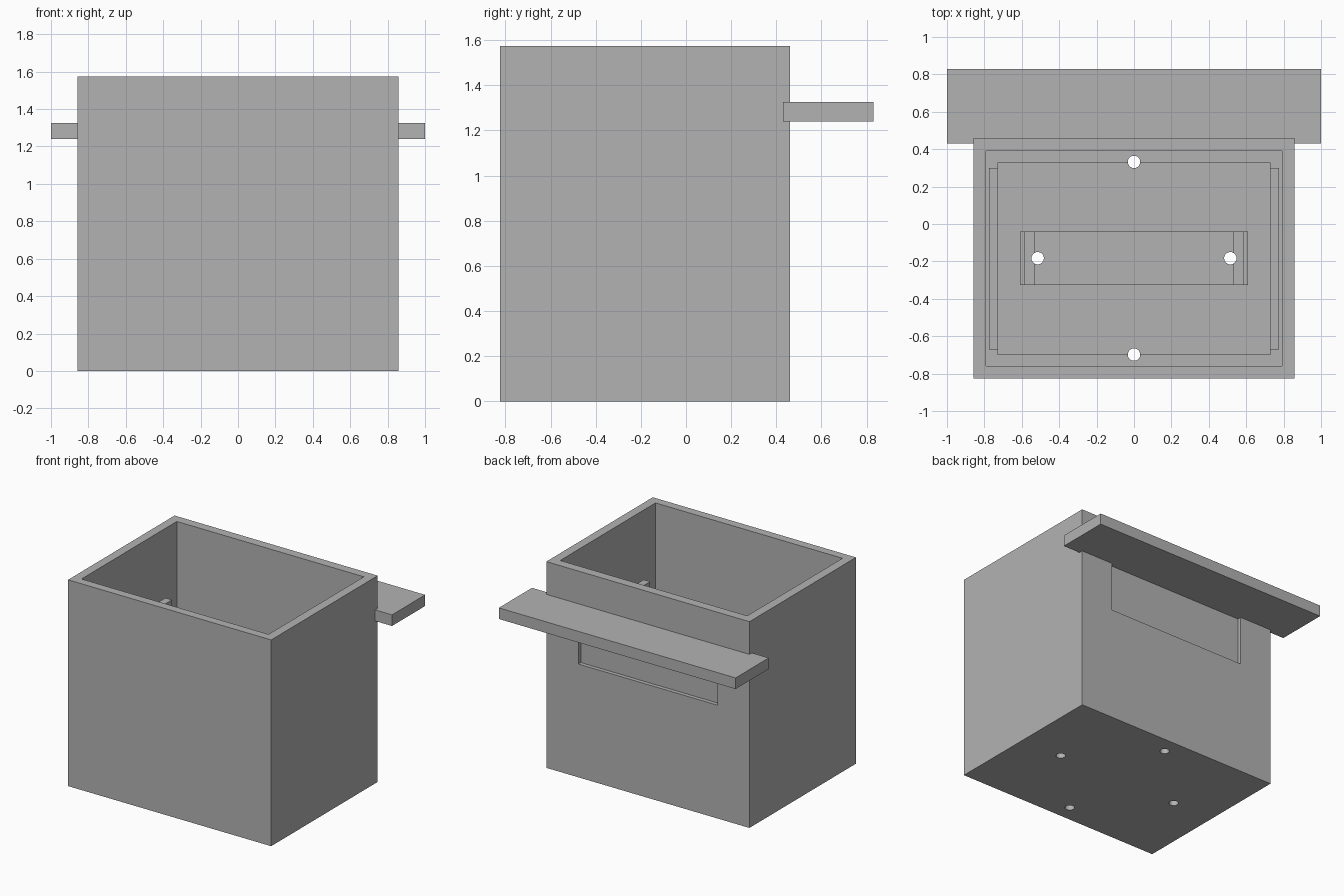
import bpy, bmesh
from mathutils import Matrix, Vector

if "Cube" in bpy.data.objects:
    bpy.data.objects.remove(bpy.data.objects["Cube"])

grey = bpy.data.materials.new("plain_grey")
grey.diffuse_color = (0.45, 0.45, 0.45, 1)
grey.use_nodes = True
grey.node_tree.nodes["Principled BSDF"].inputs["Base Color"].default_value = grey.diffuse_color


def box(name, x, y, z):
    """Block spanning the given (low, high) ranges."""
    bm = bmesh.new()
    size = [r[1] - r[0] for r in (x, y, z)]
    mid = Vector([(r[0] + r[1]) / 2 for r in (x, y, z)])
    bmesh.ops.create_cube(bm, size=1, matrix=Matrix.Translation(mid) @ Matrix.Diagonal((*size, 1)))
    return finish(name, bm)


def finish(name, bm):
    me = bpy.data.meshes.new(name)
    bm.to_mesh(me)
    bm.free()
    me.materials.append(grey)
    ob = bpy.data.objects.new(name, me)
    bpy.context.collection.objects.link(ob)
    return ob


def cut(ob, cutter):
    cutter.hide_render = True
    cutter.hide_viewport = True
    mod = ob.modifiers.new("cut", 'BOOLEAN')
    mod.operation = 'DIFFERENCE'
    mod.solver = 'EXACT'
    mod.object = cutter


MID_Y = -0.183
FLOOR = 0.07

# Open-topped bin with a shallow pocket in the back wall
bin_body = box("bin_body", (-0.858, 0.858), (-0.825, 0.46), (0, 1.575))
cut(bin_body, box("cavity_cutter", (-0.79, 0.79), (-0.76, 0.39), (FLOOR, 1.8)))
cut(bin_body, box("pocket_cutter", (-0.587, 0.587), (0.43, 0.6), (0.865, 1.28)))

# Shelf let into the back wall
box("back_shelf", (-1, 1), (0.43, 0.83), (1.24, 1.325))

# Raised floor platform with a lower tab on each side
platform = box("floor_platform", (-0.73, 0.73), (-0.70, 0.33), (FLOOR, 0.13))
drilled = [bin_body, platform]
for side, s in (("left", -1), ("right", 1)):
    box(side + "_tab", sorted((s * 0.73, s * 0.775)), (-0.67, 0.30), (FLOOR, 0.10))

# Bracket: base plate and two tall uprights
drilled.append(box("bracket_base", (-0.61, 0.61), (-0.325, -0.04), (0.13, 0.17)))
for side, s in (("left", -1), ("right", 1)):
    drilled.append(box(side + "_upright", sorted((s * 0.53, s * 0.585)), (-0.325, -0.04), (0.17, 1.21)))

# Four round holes through the bottom
bm = bmesh.new()
for x, y in ((0.515, 0), (-0.515, 0), (0, 0.515), (0, -0.515)):
    bmesh.ops.create_cone(bm, cap_ends=True, segments=32, radius1=0.033, radius2=0.033, depth=3,
                          matrix=Matrix.Translation((x, MID_Y + y, 0.5)))
holes = finish("hole_cutter", bm)
for ob in drilled:
    cut(ob, holes)
